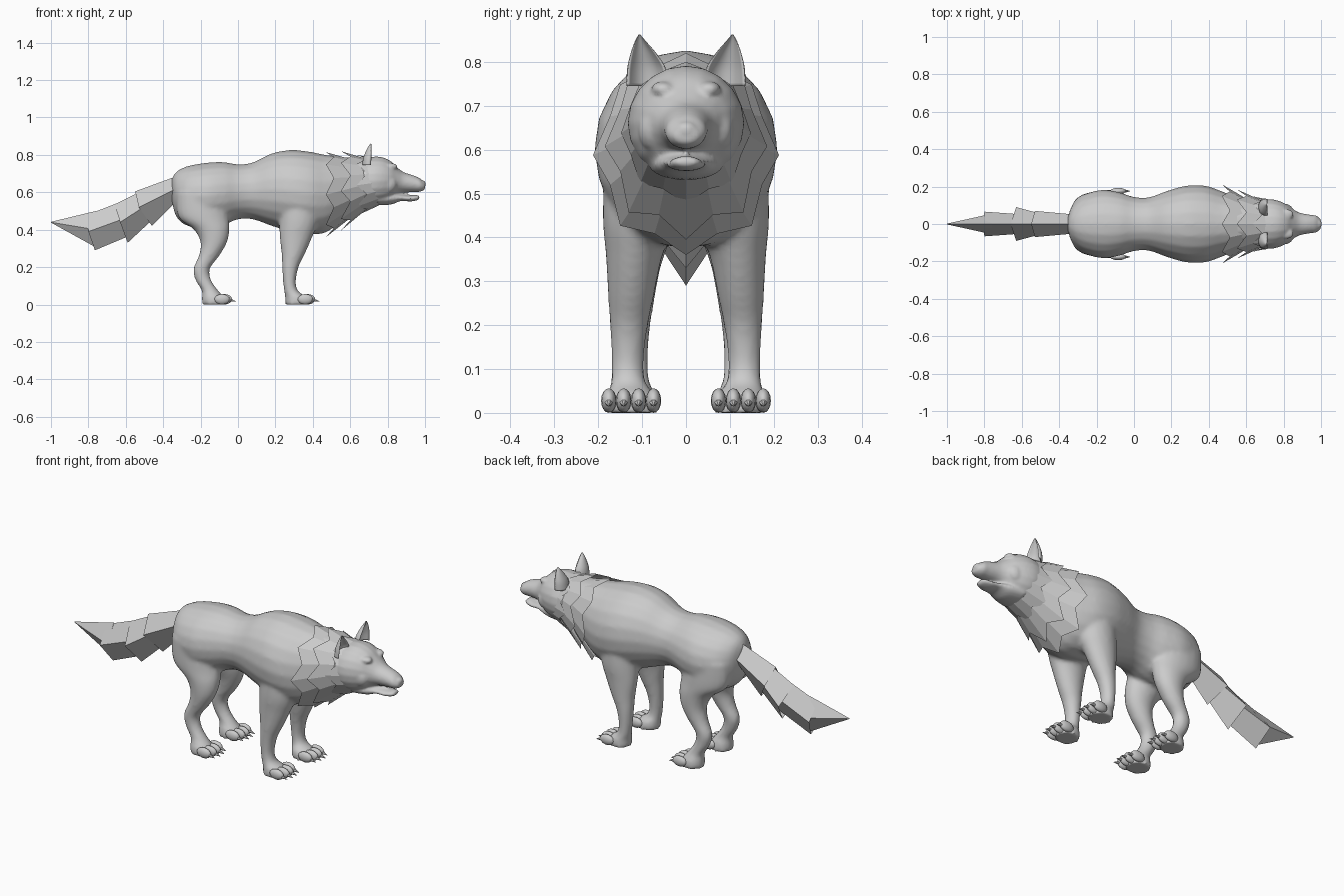
import bpy, bmesh
from math import sin, cos, pi
from mathutils import Vector, Matrix

cube = bpy.data.objects.get("Cube")
if cube:
    bpy.data.objects.remove(cube)

fur = bpy.data.materials.new("grey_fur")
fur.use_nodes = True
GREY = (0.6, 0.6, 0.6, 1)
fur.diffuse_color = GREY
fur.node_tree.nodes["Principled BSDF"].inputs["Base Color"].default_value = GREY


def finish(bm, name, smooth=True, outward=True):
    """Turn a bmesh into a named, coloured object."""
    if outward:
        bmesh.ops.recalc_face_normals(bm, faces=bm.faces)
    mesh = bpy.data.meshes.new(name)
    bm.to_mesh(mesh)
    bm.free()
    mesh.materials.append(fur)
    for p in mesh.polygons:
        p.use_smooth = smooth
    obj = bpy.data.objects.new(name, mesh)
    bpy.context.scene.collection.objects.link(obj)
    return obj


def refine(rows, steps=4):
    """Catmull-Rom interpolation of section rows."""
    out = []
    for i in range(len(rows) - 1):
        a, b, c, d = (rows[min(max(i + k, 0), len(rows) - 1)] for k in (-1, 0, 1, 2))
        for s in range(steps):
            t = s / steps
            out.append([q + t / 2 * (r - p + t * (2 * p - 5 * q + 4 * r - s2 + t * (3 * (q - r) + s2 - p)))
                        for p, q, r, s2 in zip(a, b, c, d)])
    return out + [list(rows[-1])]


def loft(bm, rows, place, n=20):
    """Closed skin through rings; place(row, angle) gives a point."""
    rings = [[bm.verts.new(place(r, 2 * pi * k / n)) for k in range(n)] for r in refine(rows)]
    for r0, r1 in zip(rings, rings[1:]):
        for k in range(n):
            bm.faces.new((r0[k], r0[(k + 1) % n], r1[(k + 1) % n], r1[k]))
    bm.faces.new(rings[0][::-1])
    bm.faces.new(rings[-1])


def along_x(r, a):
    # row: x, top, bottom, half width
    x, top, bottom, w = r
    return (x, w * cos(a), (top + bottom) / 2 + (top - bottom) / 2 * sin(a))


def along_z(side):
    # row: x, y, z, half length, half width
    return lambda r, a: (r[0] + r[3] * cos(a), side * (r[1] + r[4] * sin(a)), r[2])


def ball(bm, centre, size):
    m = Matrix.Translation(centre) @ Matrix.Diagonal((*size, 1))
    bmesh.ops.create_uvsphere(bm, u_segments=14, v_segments=8, radius=1, matrix=m)


def blend(obj, voxel, rounds):
    """Fuse overlapping volumes into one soft skin."""
    r = obj.modifiers.new("fuse", 'REMESH')
    r.mode, r.voxel_size, r.use_smooth_shade = 'VOXEL', voxel, True
    s = obj.modifiers.new("soften", 'SMOOTH')
    s.factor, s.iterations = 0.5, rounds


# Torso, neck and four legs as one skin
TORSO = [(-.355, .67, .56, .03), (-.33, .71, .47, .10), (-.27, .74, .42, .155), (-.17, .758, .41, .183),
         (-.08, .762, .425, .17), (0, .75, .455, .145), (.08, .76, .455, .143), (.18, .808, .42, .178),
         (.28, .826, .39, .205), (.38, .818, .375, .205), (.47, .80, .385, .175), (.56, .79, .45, .14),
         (.68, .775, .54, .11)]
FRONT_LEG = [(.33, .10, .60, .11, .085), (.325, .105, .45, .105, .085), (.31, .118, .36, .087, .065),
             (.295, .125, .27, .062, .053), (.28, .13, .2, .044, .044), (.275, .133, .12, .034, .037),
             (.285, .132, .07, .038, .04), (.31, .125, .04, .058, .055), (.315, .125, 0, .063, .06)]
HIND_LEG = [(-.2, .09, .6, .13, .08), (-.185, .095, .47, .135, .08), (-.14, .105, .4, .095, .07),
            (-.13, .115, .33, .07, .057), (-.155, .118, .26, .055, .047), (-.195, .12, .19, .044, .038),
            (-.185, .122, .13, .042, .035), (-.15, .124, .075, .044, .04), (-.135, .125, .04, .058, .055),
            (-.13, .125, 0, .063, .06)]
bm = bmesh.new()
loft(bm, TORSO, along_x)
for side in (-1, 1):
    loft(bm, FRONT_LEG, along_z(side))
    loft(bm, HIND_LEG, along_z(side))
blend(finish(bm, "body_and_legs"), .011, 5)

# Toes and claws
for name, x in (("front", .36), ("hind", -.085)):
    for side, label in ((1, "left"), (-1, "right")):
        toes, claws = bmesh.new(), bmesh.new()
        for k in range(4):
            y = side * .125 + (k - 1.5) * .034
            reach = .012 if k in (1, 2) else 0
            ball(toes, (x + reach, y, .028), (.042, .0175, .028))
            m = Matrix.Translation((x + reach + .048, y, .02)) @ Matrix.Rotation(pi / 2 + .25, 4, 'Y')
            bmesh.ops.create_cone(claws, segments=6, radius1=.01, radius2=.001, depth=.034,
                                  cap_ends=True, matrix=m)
        finish(toes, f"{name}_{label}_toes")
        finish(claws, f"{name}_{label}_claws", smooth=False)

# Head with muzzle, lower jaw, brows and nose
SKULL = [(.62, .74, .58, .09), (.66, .775, .545, .122), (.72, .79, .53, .133), (.77, .788, .535, .125),
         (.815, .768, .555, .105), (.85, .735, .585, .08), (.885, .708, .598, .061), (.94, .69, .601, .05),
         (.975, .673, .603, .045), (1.0, .645, .615, .025)]
JAW = [(.75, .60, .53, .085), (.82, .60, .535, .07), (.87, .588, .553, .052), (.92, .583, .551, .043),
       (.955, .585, .556, .034), (.97, .58, .565, .02)]
bm = bmesh.new()
loft(bm, SKULL, along_x)
loft(bm, JAW, along_x)
for side in (-1, 1):
    ball(bm, (.815, side * .052, .738), (.04, .028, .018))
    ball(bm, (.80, side * .075, .645), (.05, .035, .05))
ball(bm, (.985, 0, .645), (.02, .026, .02))
blend(finish(bm, "head"), .007, 4)

# Ears, hollow towards the front
EAR = [(.70, .088, .745, .036, .048), (.703, .09, .785, .033, .044), (.707, .097, .82, .023, .029),
       (.71, .104, .848, .011, .012), (.711, .106, .862, .002, .002)]


def ear_point(side):
    def place(r, a):
        c = cos(a)
        depth = c if c < .55 else 1.1 - 1.9 * c
        return (r[0] + r[3] * depth, side * (r[1] + r[4] * sin(a)), r[2])
    return place


for side, label in ((1, "left"), (-1, "right")):
    bm = bmesh.new()
    loft(bm, EAR, ear_point(side))
    finish(bm, f"{label}_ear")


# Shaggy ruff: jagged sheets flaring back over the neck
def collar(name, front, back, notch):
    # front and back rows: x, top, bottom, half width
    bm = bmesh.new()
    n = 16
    inner, outer = [], []
    for k in range(n):
        a = 2 * pi * k / n + pi / 2
        p, q = Vector(along_x(front, a)), Vector(along_x(back, a))
        inner.append(bm.verts.new(p))
        outer.append(bm.verts.new(q if k % 2 == 0 else p.lerp(q, notch)))
    for k in range(n):
        j = (k + 1) % n
        bm.faces.new((inner[k], outer[k], outer[j], inner[j]))
    finish(bm, name, smooth=False)


collar("cheek_ruff", (.775, .775, .54, .118), (.635, .80, .475, .148), .62)
collar("middle_ruff", (.70, .775, .52, .118), (.55, .82, .395, .185), .66)
collar("shoulder_ruff", (.61, .775, .47, .13), (.47, .815, .36, .212), .7)

# Tail: overlapping diamond-shaped tufts
# each end: top x, top z, side x, side z, half width, bottom x, bottom z
TUFTS = [((-.29, .70, -.31, .63, .05, -.33, .55), (-.55, .605, -.53, .52, .07, -.46, .42)),
         ((-.47, .63, -.46, .55, .045, -.44, .47), (-.66, .535, -.63, .44, .09, -.59, .33)),
         ((-.60, .56, -.58, .47, .05, -.55, .38), (-.805, .48, -.80, .39, .066, -.765, .29)),
         ((-.76, .50, -.76, .40, .055, -.75, .30), (-1, .442, -1, .44, .002, -1, .438))]
for i, ends in enumerate(TUFTS):
    bm = bmesh.new()
    rings = []
    for tx, tz, sx, sz, w, bx, bz in ends:
        rings.append([bm.verts.new(p) for p in ((tx, 0, tz), (sx, w, sz), (bx, 0, bz), (sx, -w, sz))])
    for k in range(4):
        j = (k + 1) % 4
        bm.faces.new((rings[0][k], rings[0][j], rings[1][j], rings[1][k]))
    bm.faces.new(rings[0])
    finish(bm, f"tail_tuft_{i + 1}", smooth=False)
